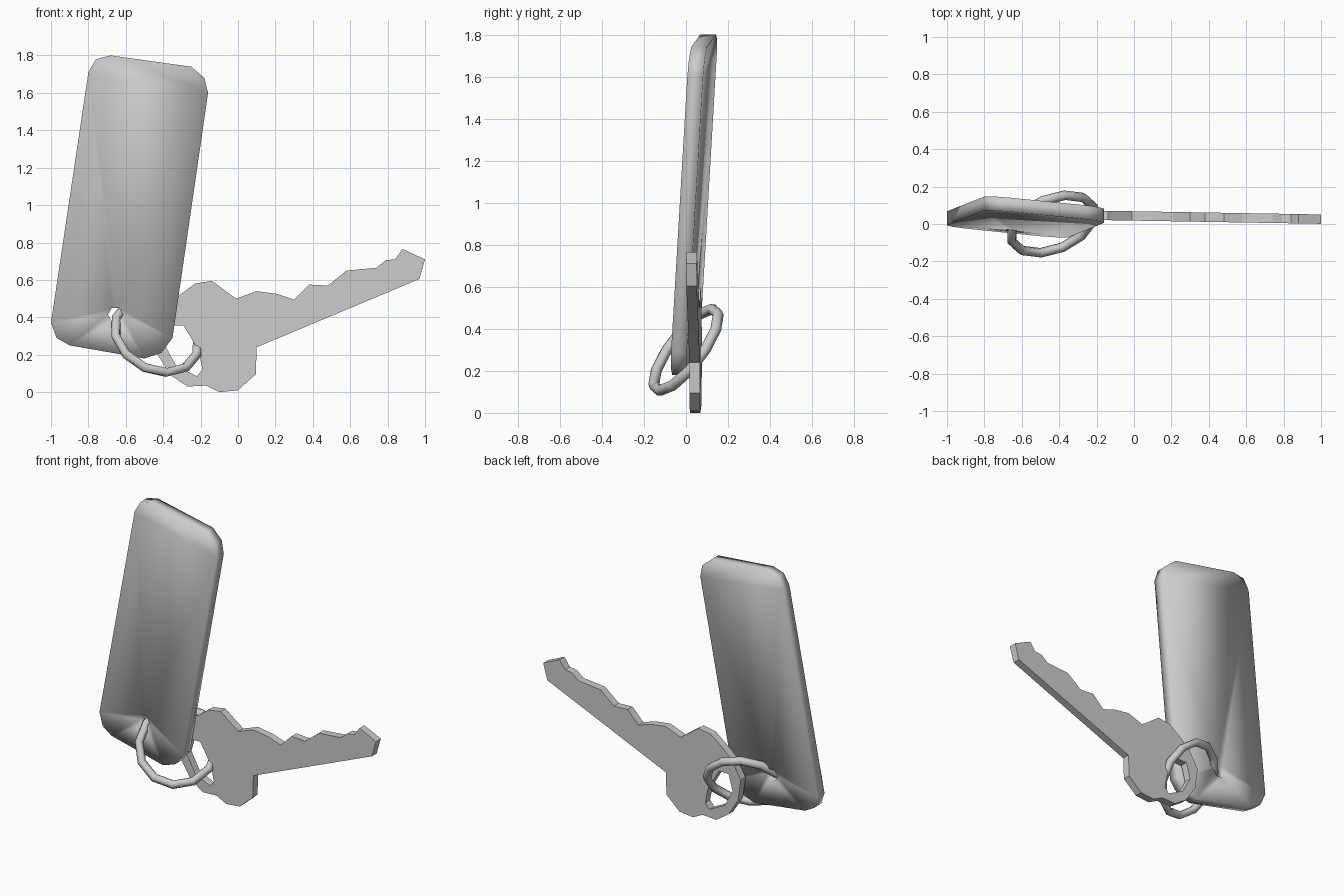
import bpy, bmesh, math
from mathutils import Vector

cube = bpy.data.objects.get("Cube")
if cube:
    bpy.data.objects.remove(cube)

# One grey for everything
grey = bpy.data.materials.new("plain grey")
grey.use_nodes = True
grey.diffuse_color = (0.6, 0.6, 0.6, 1)
grey.node_tree.nodes["Principled BSDF"].inputs["Base Color"].default_value = (0.6, 0.6, 0.6, 1)


def add_object(name, bm):
    bmesh.ops.recalc_face_normals(bm, faces=bm.faces)
    mesh = bpy.data.meshes.new(name)
    bm.to_mesh(mesh)
    bm.free()
    mesh.materials.append(grey)
    obj = bpy.data.objects.new(name, mesh)
    bpy.context.collection.objects.link(obj)
    return obj


def plate(name, outline, hole, depth_at, thickness):
    """Flat plate with a hole: x-z loops laid on a tilted plane, then thickened."""
    bm = bmesh.new()
    edges = []
    for loop in (outline, hole):
        vs = [bm.verts.new((x, depth_at(x, z) - thickness / 2, z)) for x, z in loop]
        edges += [bm.edges.new((a, b)) for a, b in zip(vs, vs[1:] + vs[:1])]
    bmesh.ops.triangle_fill(bm, edges=edges, use_beauty=True)
    ext = bmesh.ops.extrude_face_region(bm, geom=bm.faces[:], use_keep_orig=True)
    moved = [g for g in ext["geom"] if isinstance(g, bmesh.types.BMVert)]
    bmesh.ops.translate(bm, verts=moved, vec=(0, thickness, 0))
    return add_object(name, bm)


def smooth(obj):
    for p in obj.data.polygons:
        p.use_smooth = True


# Tag: leaning rounded rectangle with a small hole near the bottom
tag_outline = [(-0.80, 1.71), (-0.76, 1.78), (-0.68, 1.80), (-0.25, 1.74),
               (-0.18, 1.68), (-0.16, 1.60), (-0.35, 0.29), (-0.41, 0.21),
               (-0.50, 0.18), (-0.90, 0.25), (-0.97, 0.29), (-1.00, 0.37)]
tag_hole = [(-0.655 + 0.04 * math.cos(a * math.tau / 6),
             0.415 + 0.04 * math.sin(a * math.tau / 6)) for a in range(6)]
tag = plate("tag", tag_outline, tag_hole,
            lambda x, z: -0.086 - 0.09 * x + 0.072 * z, 0.075)
smooth(tag)

# Key: head with a hole, blade with teeth along the upper edge
key_outline = [(-0.31, 0.52), (-0.23, 0.58), (-0.14, 0.595), (-0.01, 0.50),
               (0.10, 0.54), (0.21, 0.525), (0.30, 0.495), (0.38, 0.575),
               (0.48, 0.57), (0.58, 0.65), (0.74, 0.665), (0.79, 0.705),
               (0.84, 0.71), (0.88, 0.765), (1.00, 0.71), (0.97, 0.605),
               (0.10, 0.24), (0.095, 0.095), (0.00, 0.01), (-0.10, 0.0),
               (-0.17, 0.035), (-0.27, 0.03), (-0.36, 0.09), (-0.43, 0.20),
               (-0.45, 0.34), (-0.38, 0.46)]
key_hole = [(-0.36, 0.355), (-0.29, 0.355), (-0.21, 0.22), (-0.19, 0.12),
            (-0.22, 0.085), (-0.33, 0.14), (-0.39, 0.25)]
plate("key", key_outline, key_hole, lambda x, z: 0.043 - 0.017 * x, 0.05)

# Ring: coarse tilted torus linking the tag and the key
centre = Vector((-0.435, 0.0, 0.30))
turn = Vector((-0.317, 0.757, -0.57)).to_track_quat('Z', 'Y')
SIDES, TUBE = 12, 6
bm = bmesh.new()
rows = []
for i in range(SIDES):
    a = i * math.tau / SIDES
    row = []
    for j in range(TUBE):
        b = j * math.tau / TUBE
        r = 0.237 + 0.026 * math.cos(b)
        p = Vector((r * math.cos(a), r * math.sin(a), 0.026 * math.sin(b)))
        row.append(bm.verts.new(centre + turn @ p))
    rows.append(row)
for i in range(SIDES):
    for j in range(TUBE):
        n, k = (i + 1) % SIDES, (j + 1) % TUBE
        bm.faces.new((rows[i][j], rows[n][j], rows[n][k], rows[i][k]))
smooth(add_object("ring", bm))
